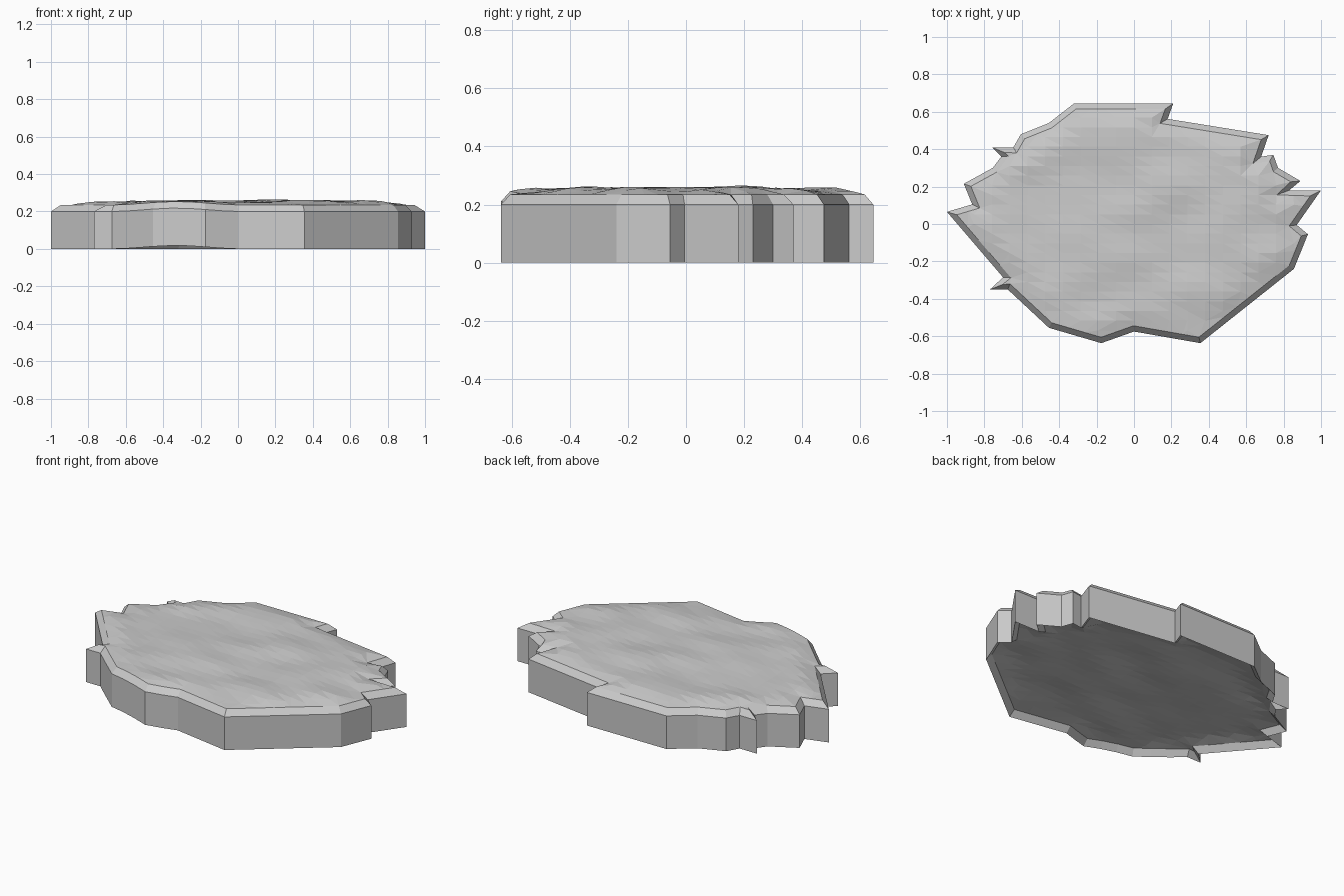
import bpy, bmesh, math
from mathutils import Vector, noise
from mathutils.geometry import delaunay_2d_cdt, intersect_point_line

if "Cube" in bpy.data.objects:
    bpy.data.objects.remove(bpy.data.objects["Cube"])

# Jagged outline of the slab, counter-clockwise seen from above
outline = [(-1.0, .065), (-.70, -.285), (-.77, -.35), (-.675, -.35), (-.455, -.555),
           (-.175, -.637), (0, -.575), (.355, -.637), (.855, -.24), (.93, -.055),
           (.87, -.005), (1.0, .18), (.83, .18), (.89, .23), (.77, .30), (.745, .37),
           (.68, .36), (.72, .475), (.18, .562), (.21, .645), (-.32, .645),
           (-.455, .54), (-.605, .48), (-.645, .41), (-.76, .41), (-.71, .36),
           (-.755, .30), (-.91, .215), (-.865, .105)]
outer = [Vector(p) for p in outline]
THICK, INSET, RISE = 0.20, 0.03, 0.035


def inset_ring(pts, d):
    """Mitred inward offset with a limit at the sharp tips."""
    out = []
    for i, p in enumerate(pts):
        a = (p - pts[i - 1]).normalized()
        b = (pts[(i + 1) % len(pts)] - p).normalized()
        n = Vector((-a.y, a.x)) + Vector((-b.y, b.x))
        n.normalize()
        m = d / max(n.dot(Vector((-a.y, a.x))), 0.42)
        out.append(p + n * m)
    return out


def subdivide(ring_a, ring_b, step=0.09):
    """Split long edges of both rings in the same way."""
    ra, rb = [], []
    for i in range(len(ring_a)):
        j = (i + 1) % len(ring_a)
        k = max(1, round((ring_a[j] - ring_a[i]).length / step))
        for s in range(k):
            ra.append(ring_a[i].lerp(ring_a[j], s / k))
            rb.append(ring_b[i].lerp(ring_b[j], s / k))
    return ra, rb


def edge_dist(p, ring):
    best = 9.0
    for i in range(len(ring)):
        q, t = intersect_point_line(p, ring[i - 1], ring[i])
        q = ring[i - 1].lerp(ring[i], min(1, max(0, t)))
        best = min(best, (p - q).length)
    return best


def inside(p, ring):
    hit = False
    for i in range(len(ring)):
        a, b = ring[i - 1], ring[i]
        if (a.y > p.y) != (b.y > p.y) and p.x < a.x + (p.y - a.y) * (b.x - a.x) / (b.y - a.y):
            hit = not hit
    return hit


def wave(p):
    """Gentle lift of the front left rim."""
    if p.y < 0 and -.68 < p.x < .02:
        return 0.018 * math.sin((p.x + .68) / .70 * math.pi) ** 2
    return 0.0


def top_height(p, d):
    bump = noise.noise(Vector((p.x * 3.2, p.y * 5.0, 3.7)))
    body = min(0.065, 0.055 + 0.018 * bump)
    t = min(1, d / 0.09)
    return (RISE + wave(p)) * (1 - t) + body * t


inner = inset_ring(outer, INSET)
ring_out, ring_in = subdivide(outer, inner)
n = len(ring_out)

# Bumpy top: grid of points inside the inner ring
pts = list(ring_in)
nx, ny = 21, 25
for i in range(nx):
    for j in range(ny):
        p = Vector((-.95 + 1.9 * i / (nx - 1), -.62 + 1.24 * j / (ny - 1)))
        if inside(p, inner) and edge_dist(p, inner) > 0.02:
            pts.append(p)
verts, _, faces, *_ = delaunay_2d_cdt(pts, [(i, (i + 1) % n) for i in range(n)], [], 1, 1e-5)

bm = bmesh.new()
bv = []
for v in verts:
    d = edge_dist(v, inner)
    bv.append(bm.verts.new((v.x, v.y, THICK + top_height(v, d if d > 1e-3 else 0))))
top_faces = [bm.faces.new([bv[i] for i in f]) for f in faces]
bmesh.ops.join_triangles(bm, faces=top_faces, angle_face_threshold=0.3,
                         angle_shape_threshold=0.7)

# Sloped rim around the top
vo = [bm.verts.new((p.x, p.y, THICK + wave(p))) for p in ring_out]
vi = [bm.verts.new((p.x, p.y, THICK + top_height(p, 0))) for p in ring_in]
for i in range(n):
    j = (i + 1) % n
    bm.faces.new((vo[i], vo[j], vi[j], vi[i]))
bmesh.ops.remove_doubles(bm, verts=bm.verts, dist=1e-3)

# Extrude down: side wall and matching hollowed underside
ext = bmesh.ops.extrude_face_region(bm, geom=bm.faces[:], use_keep_orig=True)
low = [g for g in ext["geom"] if isinstance(g, bmesh.types.BMVert)]
bmesh.ops.translate(bm, verts=low, vec=(0, 0, -THICK))
bmesh.ops.recalc_face_normals(bm, faces=bm.faces)

mesh = bpy.data.meshes.new("rock_slab")
bm.to_mesh(mesh)
bm.free()
slab = bpy.data.objects.new("rock_slab", mesh)
bpy.context.collection.objects.link(slab)
